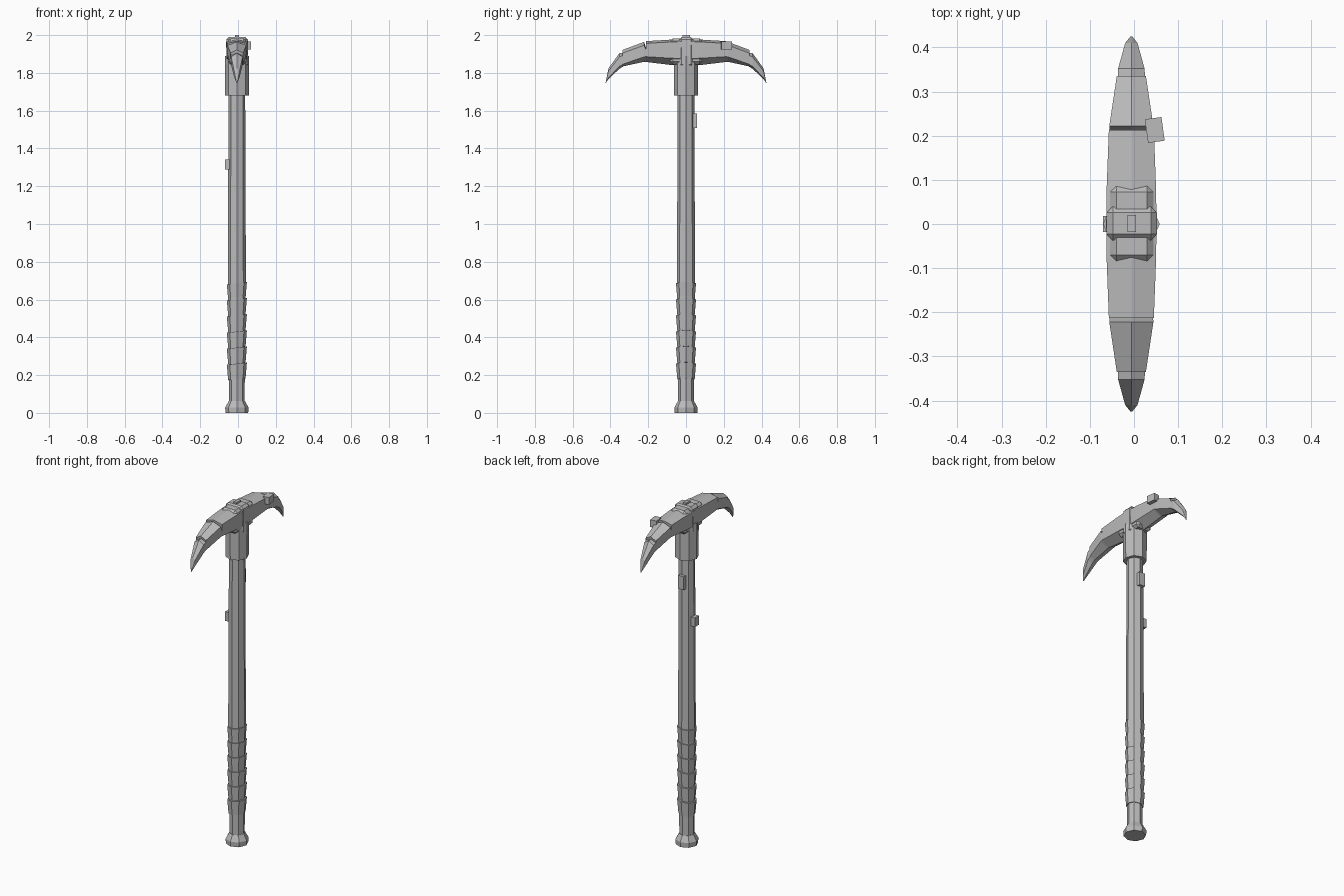
import bpy, bmesh, math
from mathutils import Matrix, Vector

if "Cube" in bpy.data.objects:
    bpy.data.objects.remove(bpy.data.objects["Cube"])

CX = -0.006  # handle axis

grey = bpy.data.materials.new("stone grey")
grey.diffuse_color = (0.5, 0.5, 0.5, 1)
grey.use_nodes = True
grey.node_tree.nodes["Principled BSDF"].inputs["Base Color"].default_value = grey.diffuse_color


def make(name, rings, closed_tip=None):
    """Loft a list of equal-length rings, capped at both ends."""
    bm = bmesh.new()
    loops = [[bm.verts.new(p) for p in r] for r in rings]
    n = len(loops[0])
    for a, b in zip(loops, loops[1:]):
        for i in range(n):
            j = (i + 1) % n
            bm.faces.new((a[i], a[j], b[j], b[i]))
    bm.faces.new(loops[0][::-1])
    bm.faces.new(loops[-1])
    bmesh.ops.recalc_face_normals(bm, faces=bm.faces)
    me = bpy.data.meshes.new(name)
    bm.to_mesh(me)
    bm.free()
    me.materials.append(grey)
    ob = bpy.data.objects.new(name, me)
    bpy.context.collection.objects.link(ob)
    return ob


def octagon(r, z, tilt=0.0):
    pts = []
    for k in range(8):
        a = k * math.pi / 4
        x = r * math.cos(a)
        pts.append((CX + x, r * math.sin(a), z + tilt * x))
    return pts


def box(name, x0, x1, y0, y1, z0, z1, bevel=0.0, turn=0.0):
    c = Vector(((x0 + x1) / 2, (y0 + y1) / 2, 0))
    rot = Matrix.Rotation(turn, 3, 'Z')
    rings = []
    for z in (z0, z1):
        rings.append([c + rot @ (Vector((x, y, z)) - c)
                      for x, y in ((x0, y0), (x1, y0), (x1, y1), (x0, y1))])
    ob = make(name, rings)
    if bevel:
        m = ob.modifiers.new("chamfer", 'BEVEL')
        m.width = bevel
        m.segments = 1
    return ob


# Handle: pommel, shaft, slanted grip wraps, socket
make("pommel", [octagon(r, z) for r, z in
                ((0.060, 0), (0.062, 0.028), (0.043, 0.062))])
make("shaft", [octagon(r, z) for r, z in
               ((0.041, 0.05), (0.042, 0.2), (0.048, 0.7), (0.044, 1.7))])
for i in range(6):
    z = 0.178 + i * 0.085
    make(f"grip_wrap_{i + 1}", [octagon(0.046, z, 0.12),
                                octagon(0.053, z + 0.083, 0.12)])
make("socket", [octagon(0.063, 1.68), octagon(0.064, 1.89)])

# Hub around the blade: long block, wider collar, top wedge
box("hub_block", -0.054, 0.044, -0.084, 0.086, 1.845, 1.982, 0.014)
box("hub_collar", -0.062, 0.052, -0.037, 0.040, 1.83, 1.99, 0.014)
box("hub_wedge", -0.015, 0.004, -0.018, 0.020, 1.97, 2.0)

# Blades: stations of (y, half width, ridge z, shoulder z, lower side z, keel z)
# with shallow notches between the three segments
STATIONS = (
    (0.00, 0.057, 1.978, 1.966, 1.875, 1.838),
    (0.08, 0.056, 1.976, 1.964, 1.878, 1.842),
    (0.213, 0.051, 1.968, 1.956, 1.886, 1.858),
    (0.211, 0.049, 1.930, 1.922, 1.886, 1.858),
    (0.222, 0.050, 1.964, 1.946, 1.885, 1.859),
    (0.335, 0.033, 1.922, 1.905, 1.846, 1.834),
    (0.332, 0.031, 1.905, 1.892, 1.846, 1.834),
    (0.352, 0.030, 1.905, 1.885, 1.835, 1.822),
    (0.410, 0.014, 1.825, 1.810, 1.775, 1.768),
    (0.425, 0.002, 1.752, 1.750, 1.747, 1.745),
)
for name, side in (("back_blade", 1), ("front_blade", -1)):
    rings = []
    for y, w, ridge, shoulder, low, keel in STATIONS:
        rings.append([(CX, side * y, ridge), (CX + w, side * y, shoulder),
                      (CX + w * 0.96, side * y, low), (CX, side * y, keel),
                      (CX - w * 0.96, side * y, low), (CX - w, side * y, shoulder)])
    make(name, rings)

# Small chips stuck on the blade and shaft
box("blade_chip", 0.028, 0.066, 0.186, 0.240, 1.925, 1.967, 0, math.radians(8))
box("left_shaft_chip", -0.070, -0.04, -0.018, 0.018, 1.288, 1.342)
box("back_shaft_chip", -0.026, 0.010, 0.03, 0.058, 1.508, 1.586)
